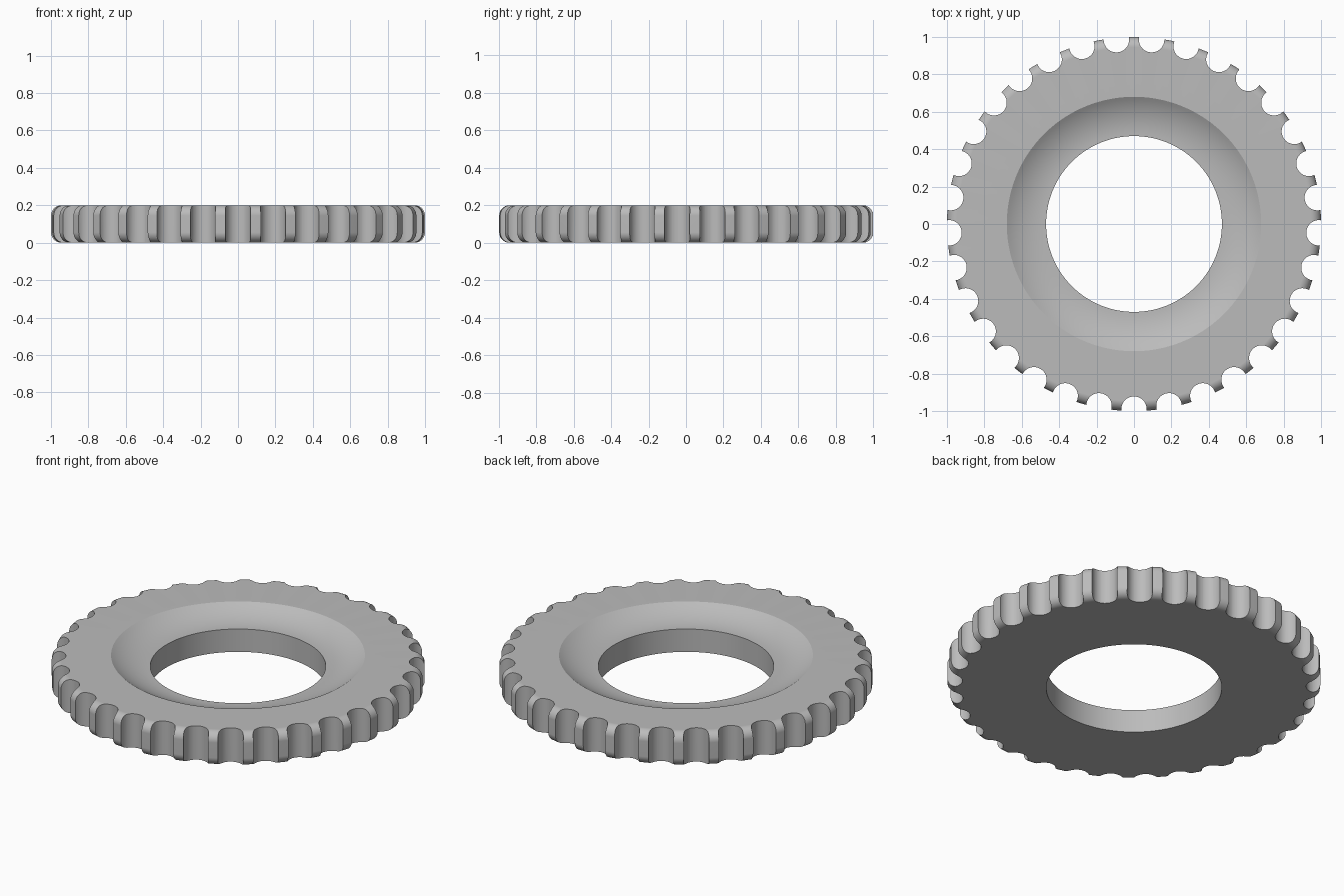
import bpy, bmesh, math
from mathutils import Matrix, Vector

cube = bpy.data.objects.get("Cube")
if cube:
    bpy.data.objects.remove(cube, do_unlink=True)

HEIGHT = 0.2
OUTER, BORE, DISH = 1.0, 0.47, 0.68
FILLET = 0.055
DISH_DEPTH = 0.065
NOTCHES, NOTCH_R, NOTCH_AT = 33, 0.068, 0.99

grey = bpy.data.materials.new("plain_grey")
grey.use_nodes = True
color = (0.5, 0.5, 0.5, 1)
grey.diffuse_color = color
grey.node_tree.nodes["Principled BSDF"].inputs["Base Color"].default_value = color


def make_object(name, bm):
    bmesh.ops.recalc_face_normals(bm, faces=bm.faces)
    mesh = bpy.data.meshes.new(name)
    bm.to_mesh(mesh)
    bm.free()
    mesh.materials.append(grey)
    obj = bpy.data.objects.new(name, mesh)
    bpy.context.collection.objects.link(obj)
    return obj


def arc(cx, cz, radius, start, end, steps):
    angles = [math.radians(start + (end - start) * i / steps) for i in range(steps + 1)]
    return [(cx + radius * math.cos(a), cz + radius * math.sin(a)) for a in angles]


# Closed cross-section: bottom, rounded rim, top, concave dish, bore wall
width = DISH - BORE
dish_r = (width ** 2 + DISH_DEPTH ** 2) / (2 * DISH_DEPTH)
dish_angle = math.degrees(math.asin(width / dish_r))
profile = [(BORE, 0)]
profile += arc(OUTER - FILLET, FILLET, FILLET, -90, 0, 8)
profile += arc(OUTER - FILLET, HEIGHT - FILLET, FILLET, 0, 90, 8)
profile += arc(BORE, HEIGHT - DISH_DEPTH + dish_r, dish_r, -90 + dish_angle, -90, 12)

# Ring body, lathed around z
bm = bmesh.new()
segments = NOTCHES * 6
rings = []
for i in range(segments):
    turn = Matrix.Rotation(math.tau * i / segments + math.pi / 2, 3, "Z")
    rings.append([bm.verts.new(turn @ Vector((r, 0, z))) for r, z in profile])
for i, a in enumerate(rings):
    b = rings[(i + 1) % segments]
    for j in range(len(profile)):
        k = (j + 1) % len(profile)
        bm.faces.new((a[j], b[j], b[k], a[k]))
ring = make_object("grip_ring", bm)

# Round cutters for the finger notches, one centred on the front
bm = bmesh.new()
for i in range(NOTCHES):
    place = Matrix.Rotation(math.tau * i / NOTCHES - math.pi / 2, 4, "Z") @ \
        Matrix.Translation((NOTCH_AT, 0, HEIGHT / 2))
    bmesh.ops.create_cone(bm, cap_ends=True, segments=40, radius1=NOTCH_R,
                          radius2=NOTCH_R, depth=HEIGHT * 2, matrix=place)
cutter = make_object("notch_cutter", bm)

bpy.ops.object.select_all(action="DESELECT")
ring.select_set(True)
bpy.context.view_layer.objects.active = ring
cut = ring.modifiers.new("notches", "BOOLEAN")
cut.operation = "DIFFERENCE"
cut.solver = "EXACT"
cut.object = cutter
bpy.ops.object.modifier_apply(modifier=cut.name)
bpy.data.objects.remove(cutter, do_unlink=True)

# Smooth curves, crisp edges, flat faces kept flat
bpy.ops.object.shade_smooth_by_angle(angle=math.radians(25))
weighted = ring.modifiers.new("flat_normals", "WEIGHTED_NORMAL")
weighted.keep_sharp = True
